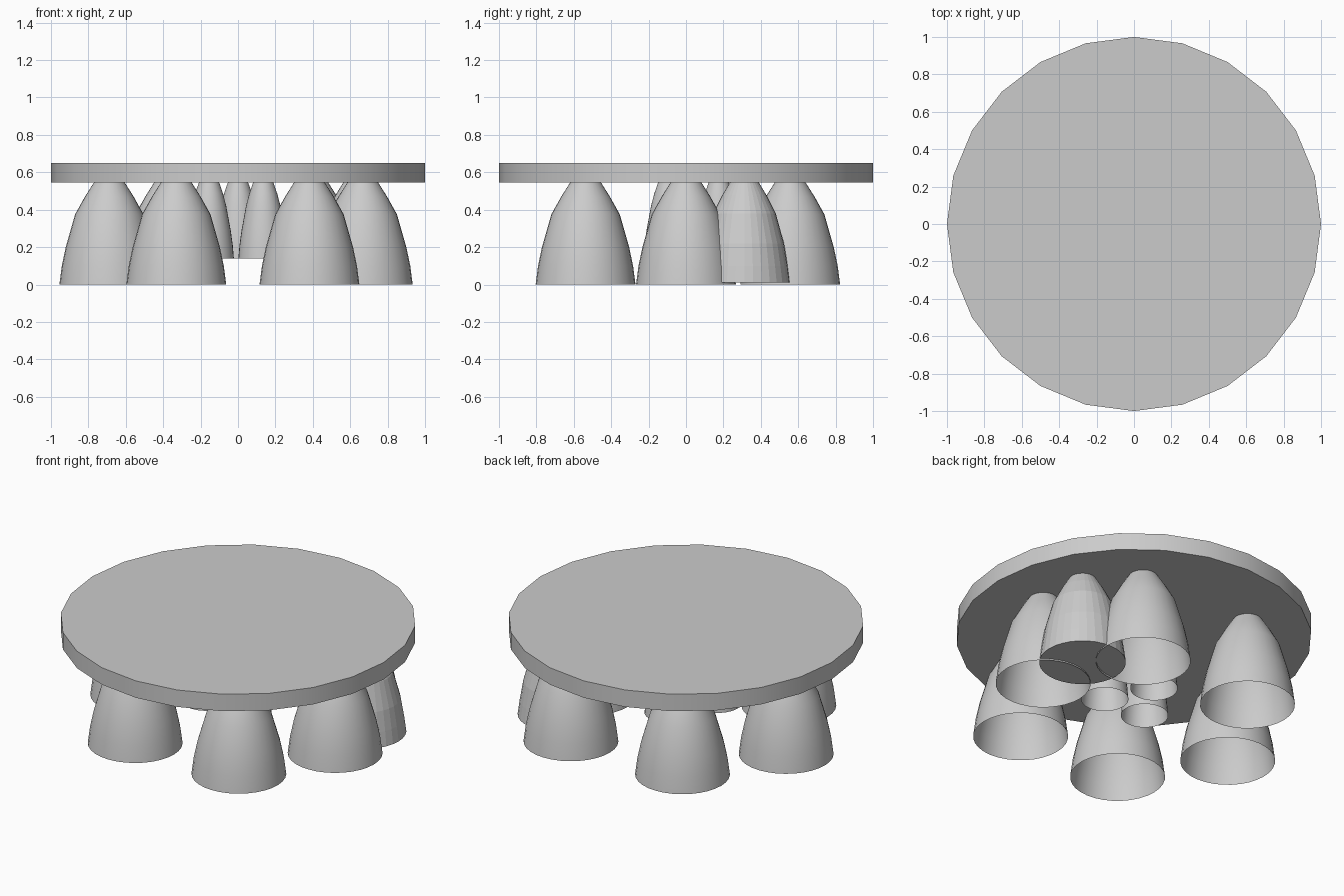
import bpy, bmesh, math

if "Cube" in bpy.data.objects:
    bpy.data.objects.remove(bpy.data.objects["Cube"])

grey = bpy.data.materials.new("light_grey")
grey.diffuse_color = (0.6, 0.6, 0.6, 1)
grey.use_nodes = True
grey.node_tree.nodes["Principled BSDF"].inputs["Base Color"].default_value = grey.diffuse_color


def lathe(name, profile, sides, loc=(0, 0), cap_ends=False, smooth=True):
    """Revolve a (radius, z) profile, listed bottom to top, around z."""
    bm = bmesh.new()
    rings = []
    for r, z in profile:
        rings.append([bm.verts.new((r * math.cos(2 * math.pi * i / sides),
                                    r * math.sin(2 * math.pi * i / sides), z))
                      for i in range(sides)])
    for lo, hi in zip(rings, rings[1:]):
        for i in range(sides):
            j = (i + 1) % sides
            bm.faces.new((lo[i], lo[j], hi[j], hi[i]))
    if cap_ends:
        bm.faces.new(rings[0][::-1])
        bm.faces.new(rings[-1])
    mesh = bpy.data.meshes.new(name)
    bm.to_mesh(mesh)
    bm.free()
    mesh.materials.append(grey)
    ob = bpy.data.objects.new(name, mesh)
    ob.location = (loc[0], loc[1], 0)
    bpy.context.collection.objects.link(ob)
    if smooth:
        bpy.ops.object.select_all(action='DESELECT')
        ob.select_set(True)
        bpy.context.view_layer.objects.active = ob
        bpy.ops.object.shade_smooth_by_angle(angle=math.radians(30))
    return ob


# Round mounting plate
lathe("mounting_plate", [(1, 0.545), (1, 0.65)], 24, cap_ends=True)

# Outer ring of open bell nozzles
large = [(0.267, 0), (0.254, 0.1), (0.233, 0.2), (0.183, 0.375),
         (0.13, 0.47), (0.082, 0.546)]
for k, pos in enumerate([(0.667, 0), (0.40, 0.557), (-0.366, 0.557),
                         (-0.688, 0), (-0.33, -0.537), (0.382, -0.537)]):
    lathe(f"outer_nozzle_{k + 1}", large, 32, pos)

# Closed, faceted nozzle beside the ring
closed = [(0.244, 0.01), (0.232, 0.1), (0.212, 0.22), (0.168, 0.38),
          (0.12, 0.475), (0.077, 0.546)]
lathe("closed_nozzle", closed, 32, (0.64, 0.312), cap_ends=True, smooth=False)

# Three small central nozzles
small = [(0.133, 0.138), (0.127, 0.21), (0.116, 0.29), (0.092, 0.42),
         (0.075, 0.485), (0.054, 0.546)]
for k, pos in enumerate([(0.135, -0.095), (0, 0.175), (-0.155, -0.092)]):
    lathe(f"inner_nozzle_{k + 1}", small, 32, pos)
